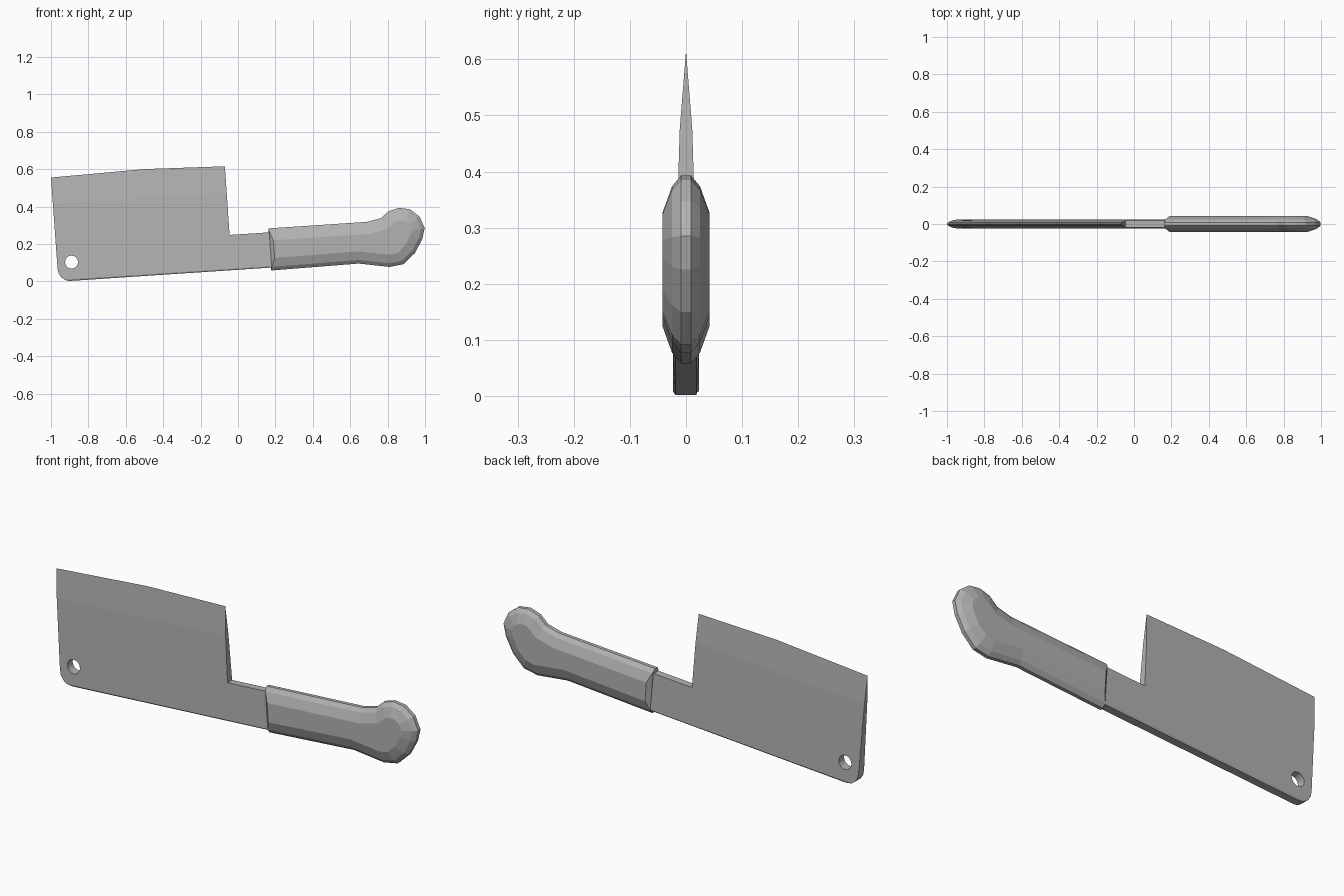
import bpy, bmesh
from math import cos, sin, pi, radians
from mathutils import Vector

cube = bpy.data.objects.get("Cube")
if cube:
    bpy.data.objects.remove(cube, do_unlink=True)

GREY = (0.45, 0.45, 0.45, 1)
steel = bpy.data.materials.new("plain grey")
steel.use_nodes = True
steel.diffuse_color = GREY
steel.node_tree.nodes["Principled BSDF"].inputs["Base Color"].default_value = GREY


def finish(bm, name):
    bmesh.ops.recalc_face_normals(bm, faces=bm.faces)
    mesh = bpy.data.meshes.new(name)
    bm.to_mesh(mesh)
    bm.free()
    mesh.materials.append(steel)
    obj = bpy.data.objects.new(name, mesh)
    bpy.context.collection.objects.link(obj)
    return obj


def stack(rings):
    """Join matching (y, outline) rings into a closed solid."""
    bm = bmesh.new()
    loops = [[bm.verts.new((p[0], y, p[1])) for p in ring] for y, ring in rings]
    for a, b in zip(loops, loops[1:]):
        for i in range(len(a)):
            bm.faces.new((a[i - 1], a[i], b[i], b[i - 1]))
    bm.faces.new(loops[0])
    bm.faces.new(loops[-1][::-1])
    return bm


def inset(points, dist, end_dist):
    """Move a clockwise outline inwards; its closing edge moves by end_dist."""
    pts = [Vector(p) for p in points]
    lines = []
    for i, p in enumerate(pts):
        d = (p - pts[i - 1]).normalized()
        n = Vector((d.y, -d.x))
        lines.append((n, n.dot(p) + (end_dist if i == 0 else dist)))
    out = []
    for i in range(len(pts)):
        (a, c), (b, e) = lines[i], lines[(i + 1) % len(pts)]
        det = a.x * b.y - a.y * b.x
        out.append(((c * b.y - e * a.y) / det, (a.x * e - b.x * c) / det))
    return out


# Blade and tang: one plate, thinned towards the cutting edge
corner = [(-0.9 + 0.065 * cos(a), 0.07 - 0.068 * sin(a))
          for a in (radians(d) for d in (180, 157, 135, 112, 90))]
corner = [(x, 0.07 - abs(0.07 - z)) for x, z in corner]
edge = [(-1, 0.555), (-0.5, 0.6), (-0.07, 0.615)]
profile = edge + [(-0.045, 0.248), (0.2, 0.264), (0.2, 0.075)] + corner[::-1]
bm = stack([(-0.02, profile), (0.02, profile)])
TILT, BEVEL, CHAMFER = 0.065, 0.42, 0.01


def height(co):
    return co.z - TILT * (co.x + 0.9)


for level in (CHAMFER, BEVEL):
    bmesh.ops.bisect_plane(bm, geom=bm.verts[:] + bm.edges[:] + bm.faces[:],
                           plane_co=(-0.9, 0, level), plane_no=(-TILT, 0, 1))
for v in bm.verts:
    h = height(v.co)
    half = 0.0238 - 0.03 * h
    if h < CHAMFER - 0.001:
        half = 0.019
    if h > BEVEL + 0.01:
        half = 0
    v.co.y = half if v.co.y > 0 else -half
bmesh.ops.remove_doubles(bm, verts=bm.verts, dist=0.0005)
blade = finish(bm, "blade")

# Hanging hole
ring = [(-0.89 + 0.035 * cos(i * pi / 8), 0.103 + 0.035 * sin(i * pi / 8)) for i in range(16)]
cutter = finish(stack([(-0.1, ring), (0.1, ring)]), "hole_cutter")
cutter.hide_render = True
cut = blade.modifiers.new("hanging hole", "BOOLEAN")
cut.operation, cut.solver, cut.object = "DIFFERENCE", "EXACT", cutter
bpy.context.view_layer.objects.active = blade
bpy.ops.object.modifier_apply(modifier=cut.name)
bpy.data.objects.remove(cutter, do_unlink=True)

# Handle: faceted grip with a rounded pommel
grip = [(0.163, 0.283), (0.69, 0.318), (0.765, 0.338), (0.805, 0.375), (0.86, 0.393),
        (0.92, 0.385), (0.97, 0.347), (0.998, 0.285), (0.985, 0.225), (0.945, 0.15),
        (0.885, 0.092), (0.81, 0.077), (0.645, 0.095), (0.178, 0.058)]
half_rings = [(0.042, inset(grip, 0.065, 0.022)), (0.025, inset(grip, 0.019, 0.004)), (0.009, grip)]
finish(stack(half_rings + [(-y, r) for y, r in half_rings[::-1]]), "handle")
